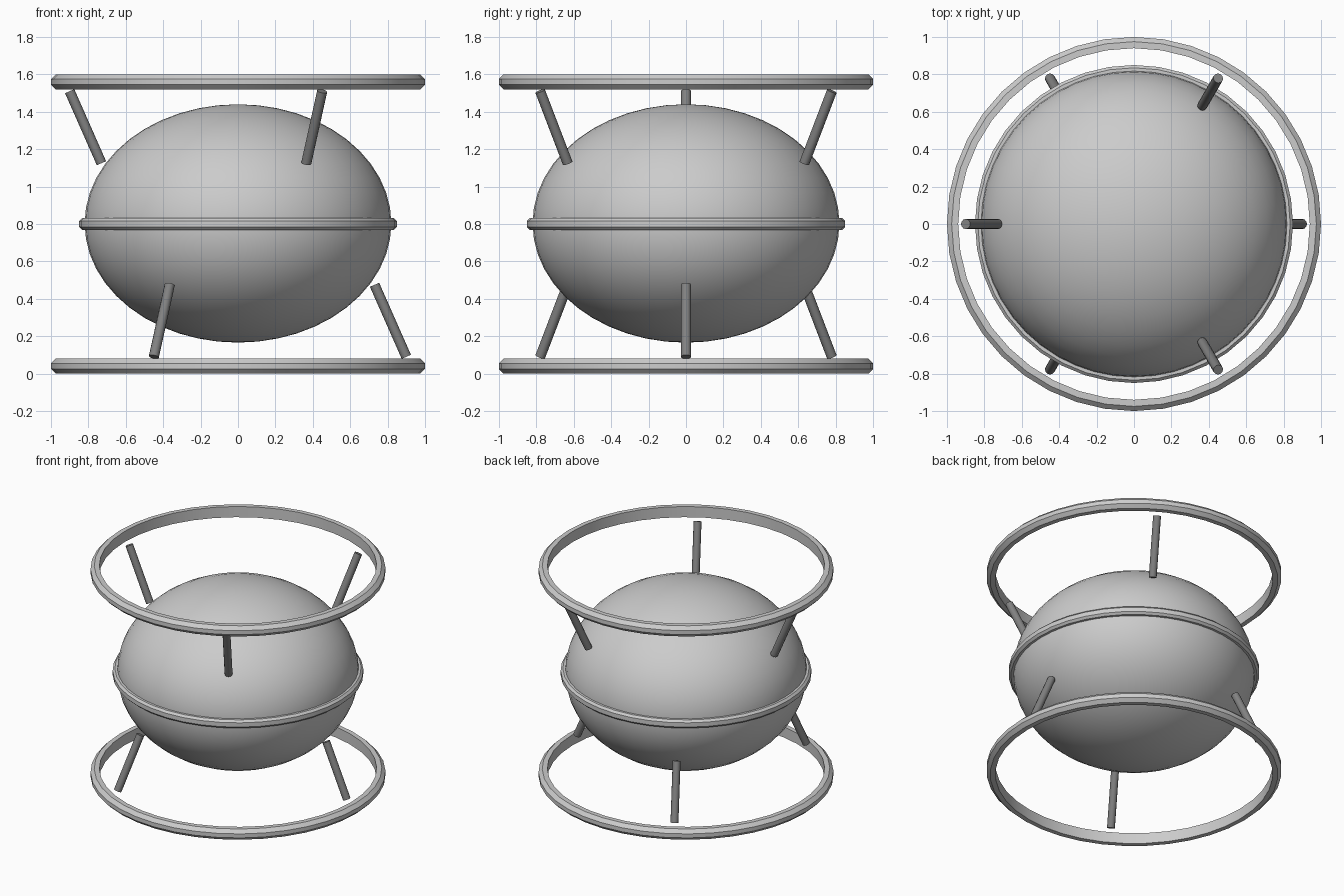
import bpy
import bmesh
from math import cos, sin, pi, radians
from mathutils import Vector

cube = bpy.data.objects.get("Cube")
if cube:
    bpy.data.objects.remove(cube, do_unlink=True)

MID = 0.80  # height of the waist


def make_material(name, value):
    mat = bpy.data.materials.new(name)
    mat.use_nodes = True
    colour = (value, value, value, 1)
    mat.diffuse_color = colour
    mat.node_tree.nodes["Principled BSDF"].inputs["Base Color"].default_value = colour
    return mat


light_grey = make_material("light grey", 0.60)
dark_grey = make_material("dark grey", 0.22)


def add_object(name, bm, mat, smooth_angle=None):
    bmesh.ops.recalc_face_normals(bm, faces=bm.faces)
    mesh = bpy.data.meshes.new(name)
    bm.to_mesh(mesh)
    bm.free()
    mesh.materials.append(mat)
    obj = bpy.data.objects.new(name, mesh)
    bpy.context.collection.objects.link(obj)
    if smooth_angle:
        bpy.ops.object.select_all(action='DESELECT')
        obj.select_set(True)
        bpy.context.view_layer.objects.active = obj
        bpy.ops.object.shade_smooth_by_angle(angle=radians(smooth_angle))
    return obj


def add_ring(name, z, outer, inner, half, bevel, sides=40):
    """Hoop with a straight inner wall and a bevelled outer edge."""
    profile = [(inner, -half), (outer - bevel, -half), (outer, bevel - half),
               (outer, half - bevel), (outer - bevel, half), (inner, half)]
    bm = bmesh.new()
    loops = []
    for i in range(sides):
        a = 2 * pi * i / sides
        loops.append([bm.verts.new((r * cos(a), r * sin(a), z + h)) for r, h in profile])
    for i, loop in enumerate(loops):
        following = loops[(i + 1) % sides]
        for j in range(len(profile)):
            k = (j + 1) % len(profile)
            bm.faces.new((loop[j], following[j], following[k], loop[k]))
    return add_object(name, bm, mat=light_grey, smooth_angle=20)


def add_strut(name, angle, side):
    """Leaning rod from the shell towards a hoop; side is +1 up, -1 down."""
    def point(r, h):
        return Vector((r * cos(angle), r * sin(angle), MID + side * h))
    start, end = point(0.73, 0.325), point(0.90, 0.71)
    axis = end - start
    bm = bmesh.new()
    bmesh.ops.create_cone(bm, cap_ends=True, segments=12, radius1=0.027,
                          radius2=0.027, depth=axis.length)
    bm.transform(axis.to_track_quat('Z', 'Y').to_matrix().to_4x4())
    bmesh.ops.translate(bm, verts=bm.verts, vec=(start + end) / 2)
    return add_object(name, bm, dark_grey, smooth_angle=35)


# Flattened round shell
bm = bmesh.new()
bmesh.ops.create_uvsphere(bm, u_segments=48, v_segments=24, radius=1)
bmesh.ops.scale(bm, verts=bm.verts, vec=(0.82, 0.82, 0.637))
bmesh.ops.translate(bm, verts=bm.verts, vec=(0, 0, MID + 0.003))
add_object("shell", bm, light_grey, smooth_angle=30)

# Hoops
add_ring("lower_hoop", 0.04, 1.0, 0.94, 0.04, 0.025)
add_ring("upper_hoop", 2 * MID - 0.04, 1.0, 0.94, 0.04, 0.025)
add_ring("waist_hoop", MID, 0.85, 0.80, 0.031, 0.015)

# Three struts below and three above, turned half a step
for i in range(3):
    turn = 2 * pi * i / 3
    add_strut(f"lower_strut_{i + 1}", turn, -1)
    add_strut(f"upper_strut_{i + 1}", turn + pi, 1)
